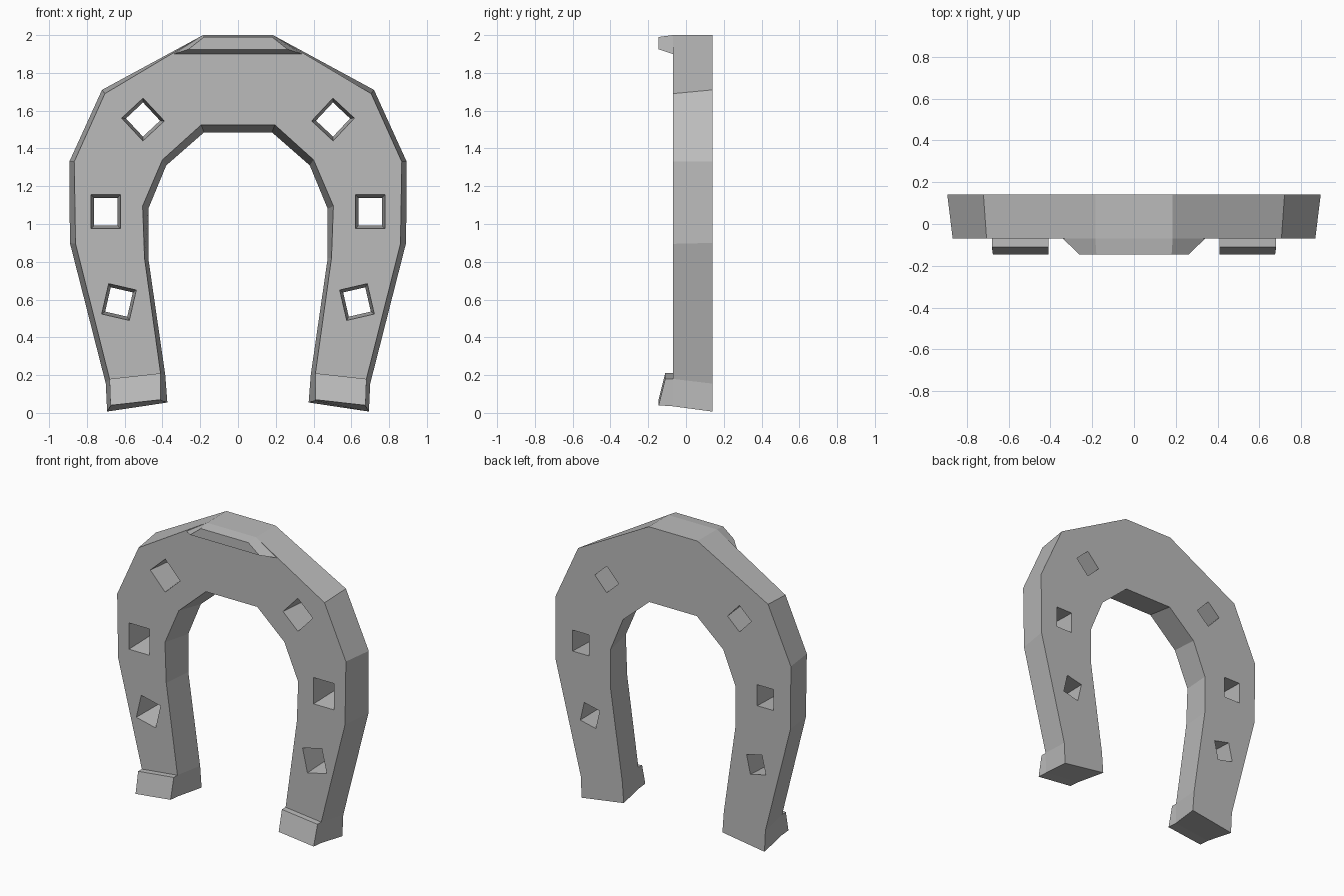
import bpy
import bmesh
import math
from mathutils import Matrix, Vector

cube = bpy.data.objects.get("Cube")
if cube:
    bpy.data.objects.remove(cube, do_unlink=True)

steel = bpy.data.materials.new("grey_steel")
steel.use_nodes = True
GREY = (0.5, 0.5, 0.5, 1)
steel.diffuse_color = GREY
steel.node_tree.nodes["Principled BSDF"].inputs["Base Color"].default_value = GREY

BACK, FRONT, TOE = 0.14, -0.07, -0.145


def loft(name, rings, cap_start=True, cap_end=True):
    """Skin a list of equal-length point rings into one flat-shaded object."""
    bm = bmesh.new()
    loops = [[bm.verts.new(p) for p in ring] for ring in rings]
    n = len(loops[0])
    for a, b in zip(loops, loops[1:]):
        for i in range(n):
            j = (i + 1) % n
            bm.faces.new((a[i], a[j], b[j], b[i]))
    if cap_start:
        bm.faces.new(loops[0][::-1])
    if cap_end:
        bm.faces.new(loops[-1])
    bmesh.ops.recalc_face_normals(bm, faces=bm.faces)
    mesh = bpy.data.meshes.new(name)
    bm.to_mesh(mesh)
    bm.free()
    mesh.materials.append(steel)
    obj = bpy.data.objects.new(name, mesh)
    bpy.context.collection.objects.link(obj)
    return obj


def flip(ring):
    return [(-x, y, z) for x, y, z in ring]


# Shoe: (x, z) outlines from toe to heel, narrower outside and wider inside at the front
outer_back = [(.185, 2), (.72, 1.71), (.893, 1.33), (.89, .9), (.70, .155), (.693, .007)]
outer_front = [(.185, 2), (.705, 1.69), (.867, 1.33), (.86, .895), (.68, .18), (.676, .035)]
inner_front = [(.195, 1.525), (.40, 1.34), (.505, 1.095), (.495, .82), (.41, .21), (.408, .065)]
inner_back = [(.18, 1.485), (.38, 1.31), (.475, 1.08), (.475, .82), (.385, .2), (.374, .055)]

sections = []
for ob, of, nf, nb in zip(outer_back, outer_front, inner_front, inner_back):
    sections.append([(ob[0], BACK, ob[1]), (of[0], FRONT, of[1]),
                     (nf[0], FRONT, nf[1]), (nb[0], BACK, nb[1])])
shoe = loft("horseshoe", [flip(s) for s in reversed(sections)] + sections)

# Nail holes: tapered square cutters through each arm (x, z, width, height, tilt)
holes = [(.503, 1.553, .155, .165, 43), (.70, 1.065, .155, .18, 0), (.63, .587, .15, .165, -13)]
for side in (-1, 1):
    for x, z, w, h, tilt in holes:
        turn = Matrix.Rotation(math.radians(side * tilt), 3, "Y")
        rings = []
        for y, scale in ((FRONT - .02, 1.02), (BACK + .02, .78)):
            corners = [(-w, -h), (w, -h), (w, h), (-w, h)]
            rings.append([Vector((side * x, y, z)) + turn @ Vector((a * scale / 2, 0, b * scale / 2))
                          for a, b in corners])
        cutter = loft("nail_hole_cutter", rings)
        cutter.hide_render = True
        cutter.hide_set(True)
        cut = shoe.modifiers.new("nail_hole", "BOOLEAN")
        cut.operation = "DIFFERENCE"
        cut.solver = "EXACT"
        cut.object = cutter

# Apply the cuts and drop the cutters
bpy.context.view_layer.update()
result = bpy.data.meshes.new_from_object(shoe.evaluated_get(bpy.context.evaluated_depsgraph_get()))
shoe.modifiers.clear()
shoe.data = result
for obj in [o for o in bpy.data.objects if o.name.startswith("nail_hole_cutter")]:
    bpy.data.objects.remove(obj, do_unlink=True)

# Toe clip: tapered raised bar at the top of the front
loft("toe_clip", [
    [(-.34, FRONT, 1.9), (.34, FRONT, 1.9), (.185, FRONT, 2), (-.185, FRONT, 2)],
    [(-.262, TOE, 1.925), (.262, TOE, 1.925), (.18, TOE, 1.99), (-.18, TOE, 1.99)],
], cap_start=False)

# Heel caulks: wedge pads on the tips of both arms
caulk = [
    [(.68, FRONT, .18), (.41, FRONT, .21), (.408, FRONT, .065), (.676, FRONT, .035)],
    [(.68, -.11, .18), (.41, -.11, .21), (.41, TOE, .07), (.675, TOE, .04)],
]
loft("left_heel_caulk", caulk, cap_start=False)
loft("right_heel_caulk", [flip(r) for r in caulk], cap_start=False)
